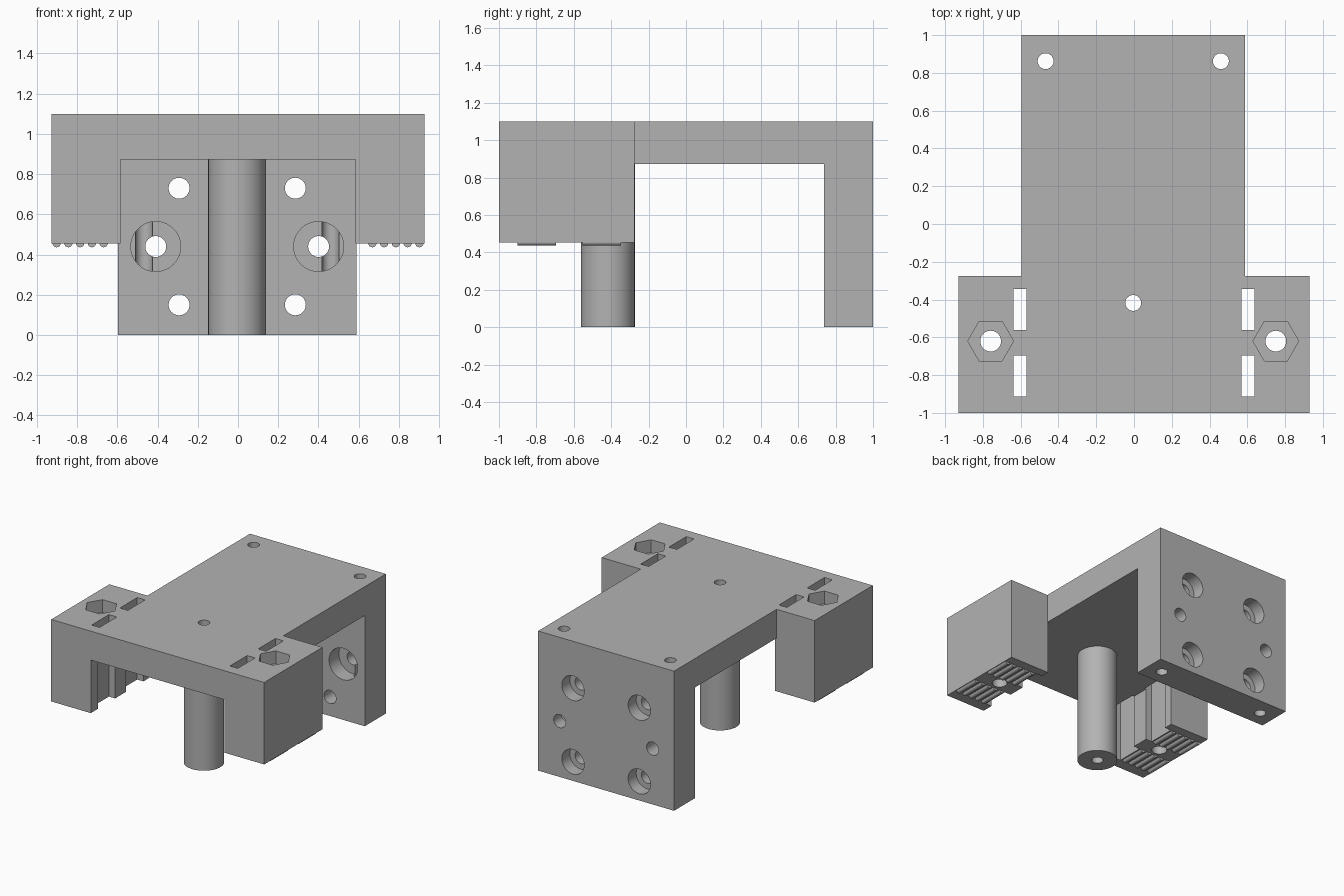
import bpy, bmesh, math
from mathutils import Matrix, Vector

cube = bpy.data.objects.get("Cube")
if cube:
    bpy.data.objects.remove(cube)

grey = bpy.data.materials.new("plain grey")
grey.use_nodes = True
colour = (0.45, 0.45, 0.45, 1)
grey.diffuse_color = colour
grey.node_tree.nodes["Principled BSDF"].inputs["Base Color"].default_value = colour

SHIFT = -0.004          # main plate sits a hair off centre
TOP, UNDER, BLOCK_BOTTOM = 1.10, 0.872, 0.454
WALL_FRONT, BLOCK_BACK = 0.738, -0.276


def finish(bm, name):
    bmesh.ops.recalc_face_normals(bm, faces=bm.faces)
    mesh = bpy.data.meshes.new(name)
    bm.to_mesh(mesh)
    bm.free()
    mesh.materials.append(grey)
    ob = bpy.data.objects.new(name, mesh)
    bpy.context.collection.objects.link(ob)
    return ob


def add_box(bm, low, high):
    low, high = Vector(low), Vector(high)
    m = Matrix.Translation((low + high) / 2) @ Matrix.Diagonal((*(high - low), 1))
    bmesh.ops.create_cube(bm, size=1, matrix=m)


def add_rod(bm, start, end, radius, sides=48):
    start, end = Vector(start), Vector(end)
    axis = end - start
    turn = Matrix() if abs(axis.z) > 0.001 else Matrix.Rotation(-math.pi / 2, 4, 'X')
    bmesh.ops.create_cone(bm, cap_ends=True, segments=sides, radius1=radius,
                          radius2=radius, depth=axis.length,
                          matrix=Matrix.Translation((start + end) / 2) @ turn)


def box(name, low, high):
    bm = bmesh.new()
    add_box(bm, low, high)
    return finish(bm, name)


def rod(name, start, end, radius, sides=48):
    bm = bmesh.new()
    add_rod(bm, start, end, radius, sides)
    return finish(bm, name)


def combine(target, tool, operation='DIFFERENCE'):
    mod = target.modifiers.new("shape", 'BOOLEAN')
    mod.operation = operation
    mod.solver = 'EXACT'
    mod.object = tool
    bpy.context.view_layer.objects.active = target
    bpy.ops.object.modifier_apply(modifier=mod.name)
    bpy.data.objects.remove(tool)


def smooth(ob):
    bpy.ops.object.select_all(action='DESELECT')
    ob.select_set(True)
    bpy.context.view_layer.objects.active = ob
    bpy.ops.object.shade_smooth_by_angle(angle=math.radians(30))


# Bracket: T-shaped outline raised to full height
left, right, wide = -0.596, 0.588, 0.928
outline = [(-wide, -1), (wide, -1), (wide, BLOCK_BACK), (right, BLOCK_BACK),
           (right, 1), (left, 1), (left, BLOCK_BACK), (-wide, BLOCK_BACK)]
bm = bmesh.new()
face = bm.faces.new([bm.verts.new((x, y, 0)) for x, y in outline])
raised = bmesh.ops.extrude_face_region(bm, geom=[face])["geom"]
bmesh.ops.translate(bm, vec=(0, 0, TOP),
                    verts=[g for g in raised if isinstance(g, bmesh.types.BMVert)])
bracket = finish(bm, "bracket")

# Open space under the plate and under the side blocks
combine(bracket, box("under_cut", (-2, -2, -1), (2, WALL_FRONT, BLOCK_BOTTOM)))
combine(bracket, box("channel_cut", (-0.583, -2, -1), (0.583, 0, UNDER)))
combine(bracket, box("rear_cut", (-2, BLOCK_BACK, -1), (2, WALL_FRONT, UNDER)))

# Centre post with its bore
post_y = -0.418
combine(bracket, rod("post", (SHIFT, post_y, 0), (SHIFT, post_y, 1), 0.144, 64), 'UNION')
combine(bracket, rod("post_bore", (SHIFT, post_y, -1), (SHIFT, post_y, 2), 0.042))

for side in (-1, 1):
    # Belt slots, open to the channel
    for y in (-0.912, -0.56):
        xs = sorted((side * 0.568, side * 0.637))
        combine(bracket, box("slot_cut", (xs[0], y, 0), (xs[1], y + 0.215, 2)))

    # Bolt hole and nut pocket in each side block
    x = SHIFT + side * 0.755
    combine(bracket, rod("bolt_cut", (x, -0.62, 0), (x, -0.62, 2), 0.055))
    bm = bmesh.new()
    add_rod(bm, (x, -0.62, TOP - 0.1), (x, -0.62, 2), 0.121, 6)
    bmesh.ops.rotate(bm, verts=bm.verts, cent=(x, -0.62, 0),
                     matrix=Matrix.Rotation(math.pi / 6, 3, 'Z'))
    combine(bracket, finish(bm, "nut_cut"))

    # Tall holes down through the back wall
    x = SHIFT + side * 0.464
    combine(bracket, rod("wall_bore", (x, 0.862, -1), (x, 0.862, 2), 0.042))

    # Back wall holes sunk from the front
    x = SHIFT + side * 0.405
    combine(bracket, rod("mid_hole", (x, 0.5, 0.44), (x, 2, 0.44), 0.052))
    combine(bracket, rod("mid_sink", (x, 0.5, 0.44), (x, 0.86, 0.44), 0.124))

    # Back wall holes sunk from the rear
    x = SHIFT + side * 0.289
    for z in (0.15, 0.73):
        combine(bracket, rod("screw_hole", (x, 0.5, z), (x, 2, z), 0.052))
        combine(bracket, rod("screw_sink", (x, 0.9, z), (x, 2, z), 0.097))

smooth(bracket)

# Rounded belt teeth beneath each side block
for side, name in ((-1, "right_belt_teeth"), (1, "left_belt_teeth")):
    bm = bmesh.new()
    for i in range(5):
        x = side * (0.668 + i * 0.0585)
        for y in (-0.9, -0.553):
            add_rod(bm, (x, y, 0.457), (x, y + 0.205, 0.457), 0.021, 20)
    smooth(finish(bm, name))
